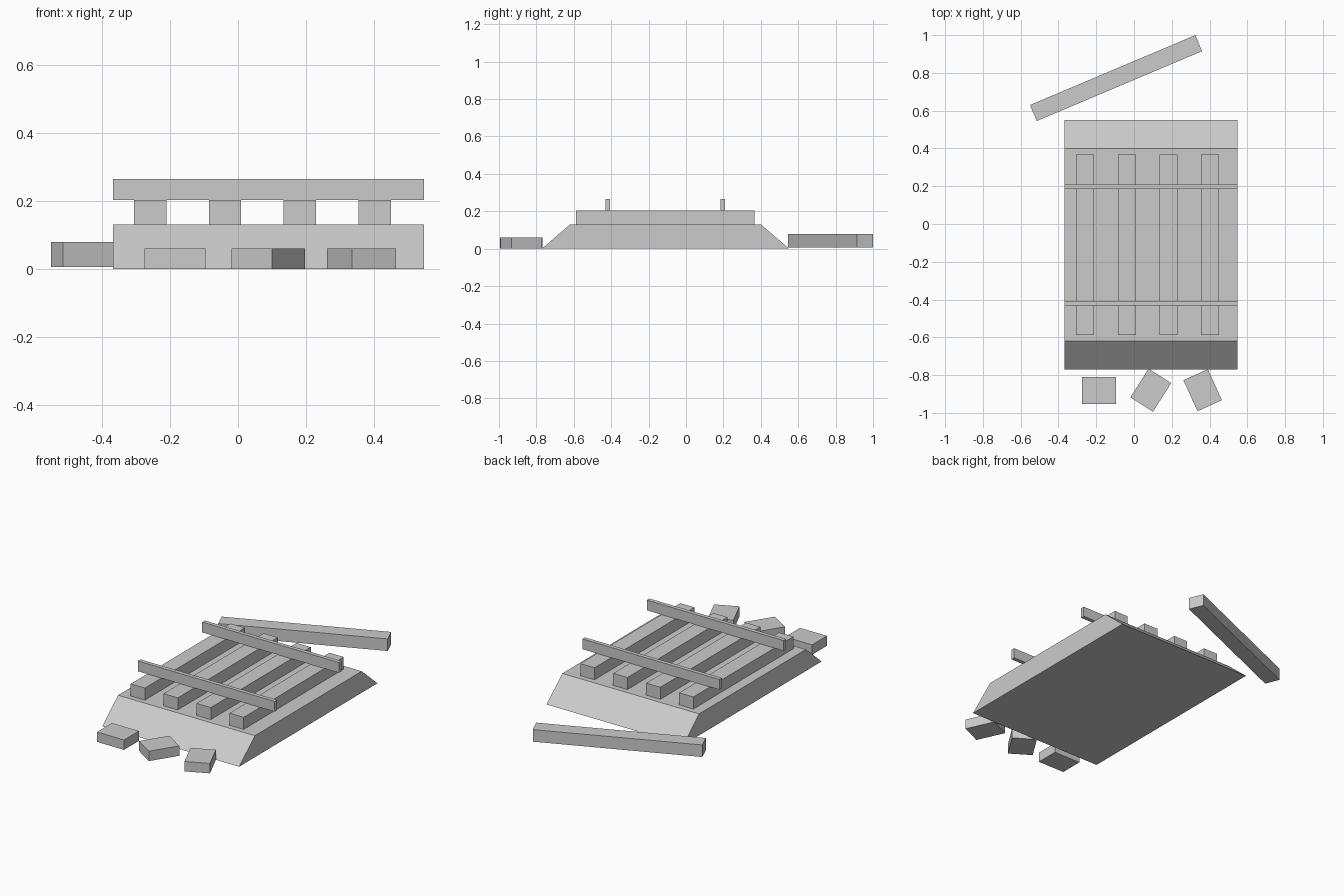
import bpy
import math

if "Cube" in bpy.data.objects:
    bpy.data.objects.remove(bpy.data.objects["Cube"])

grey = bpy.data.materials.new("plain_grey")
grey.diffuse_color = (0.6, 0.6, 0.6, 1)
grey.use_nodes = True
grey.node_tree.nodes["Principled BSDF"].inputs["Base Color"].default_value = grey.diffuse_color


def mesh_part(name, verts, faces):
    mesh = bpy.data.meshes.new(name)
    mesh.from_pydata(verts, [], faces)
    mesh.materials.append(grey)
    obj = bpy.data.objects.new(name, mesh)
    bpy.context.collection.objects.link(obj)
    return obj


def prism_x(name, profile, x0, x1):
    """Extrude a (y, z) outline, listed counter-clockwise, along x."""
    n = len(profile)
    verts = [(x, y, z) for x in (x0, x1) for y, z in profile]
    faces = [tuple(reversed(range(n))), tuple(range(n, 2 * n))]
    faces += [(i, (i + 1) % n, n + (i + 1) % n, n + i) for i in range(n)]
    return mesh_part(name, verts, faces)


def box(name, x, y, z, angle=0):
    """Box from (min, max) ranges, turned about its own vertical axis."""
    cx, cy = sum(x) / 2, sum(y) / 2
    hx = (x[1] - x[0]) / 2
    obj = prism_x(name, [(y[0] - cy, z[0]), (y[1] - cy, z[0]),
                         (y[1] - cy, z[1]), (y[0] - cy, z[1])], -hx, hx)
    obj.location = (cx, cy, 0)
    obj.rotation_euler.z = math.radians(angle)
    return obj


X0, X1 = -0.368, 0.547

# Sloped gravel bed
prism_x("bed", [(-0.77, 0), (0.551, 0), (0.40, 0.13), (-0.62, 0.13)], X0, X1)

# Four long sleepers lying on the bed
for i in range(4):
    x = -0.306 + i * 0.2203
    box(f"sleeper_{i + 1}", (x, x + 0.095), (-0.588, 0.367), (0.13, 0.203))

# Two thin rails across the sleepers
for name, y in (("front_rail", -0.419), ("back_rail", 0.196)):
    box(name, (X0, X1), (y - 0.012, y + 0.012), (0.203, 0.265))

# Loose beam behind the bed
box("loose_beam", (-0.57, 0.38), (0.7265, 0.8185), (0.006, 0.079), 22.9)

# Loose blocks in front of the bed
for i, (x, y, angle) in enumerate([(-0.185, -0.882, 0), (0.089, -0.88, 57.5),
                                   (0.3635, -0.88, -65.5)]):
    box(f"loose_block_{i + 1}", (x - 0.09, x + 0.09),
        (y - 0.071, y + 0.071), (0, 0.06), angle)
